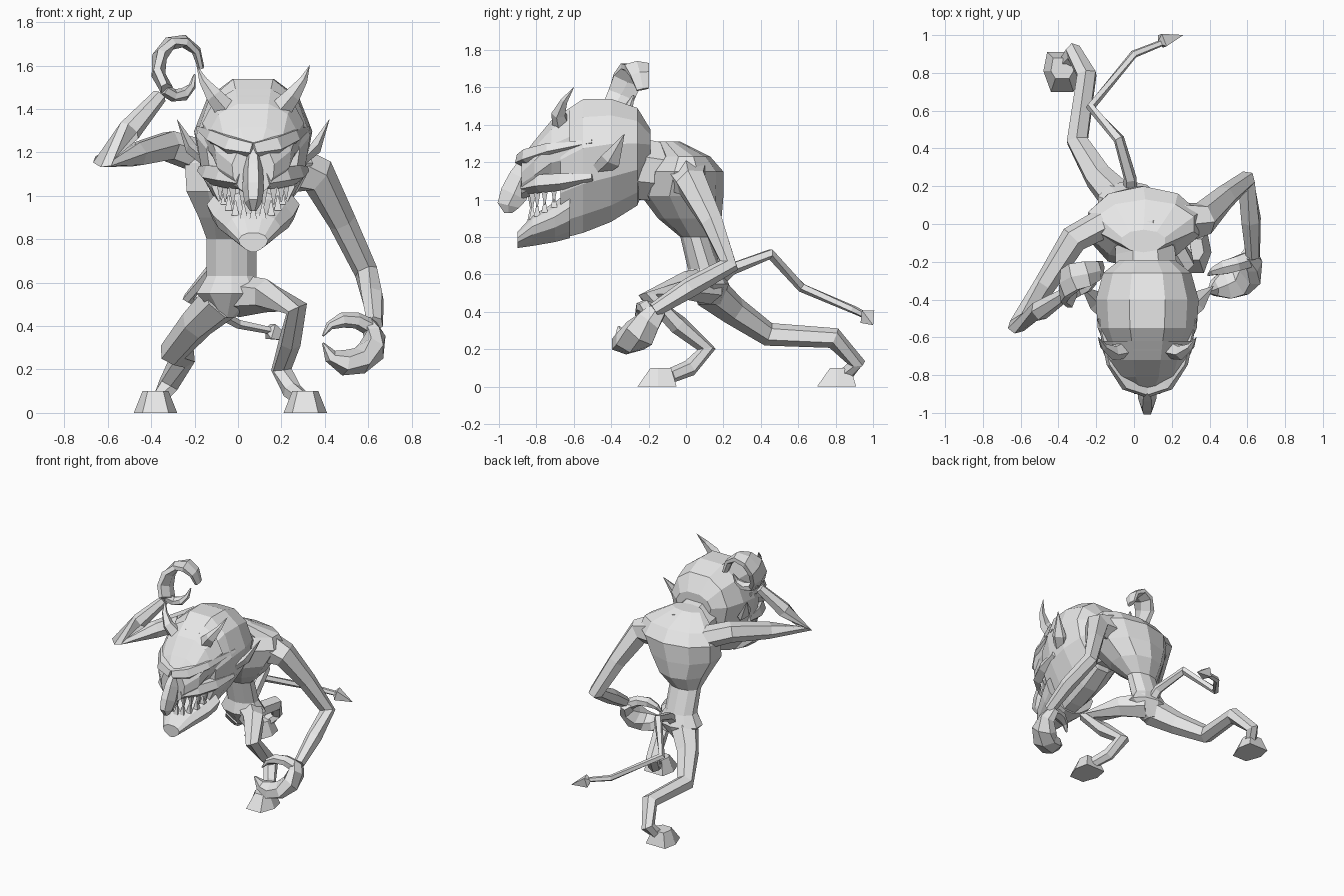
import bpy, bmesh, math
from mathutils import Vector

if "Cube" in bpy.data.objects:
    bpy.data.objects.remove(bpy.data.objects["Cube"], do_unlink=True)

GREY = (.8, .8, .8, 1)
skin = bpy.data.materials.new("plain grey")
skin.use_nodes = True
skin.diffuse_color = GREY
skin.node_tree.nodes["Principled BSDF"].inputs["Base Color"].default_value = GREY

ACROSS, DEPTH, UP = Vector((1, .2, 0)), Vector((0, 1, 0)), Vector((0, 0, 1))
HEAD_X = .07


def loft(name, rings):
    """Skin a list of equal-length point rings and cap both ends."""
    bm = bmesh.new()
    loops = [[bm.verts.new(point) for point in ring] for ring in rings]
    count = len(loops[0])
    for lower, upper in zip(loops, loops[1:]):
        for i in range(count):
            j = (i + 1) % count
            bm.faces.new((lower[i], lower[j], upper[j], upper[i]))
    bm.faces.new(reversed(loops[0]))
    bm.faces.new(loops[-1])
    bmesh.ops.recalc_face_normals(bm, faces=bm.faces)
    mesh = bpy.data.meshes.new(name)
    bm.to_mesh(mesh)
    bm.free()
    mesh.materials.append(skin)
    bpy.context.collection.objects.link(bpy.data.objects.new(name, mesh))


def circle(sides):
    """Cosine and sine pairs around a ring with flat sides on its axes."""
    angles = [math.tau * (k + .5) / sides for k in range(sides)]
    return [(math.cos(a), math.sin(a)) for a in angles]


def blend(values, t):
    """Sample evenly spaced values at t between zero and one."""
    place = t * (len(values) - 1)
    i = min(int(place), len(values) - 2)
    return values[i] + (values[i + 1] - values[i]) * (place - i)


def tube(name, path, radii, width_axis=DEPTH, sides=6, broad=1):
    """Limb along a path; radii are spread over it, broadened on one axis."""
    points = [Vector(p) for p in path]
    last = len(points) - 1
    rings = []
    for i, point in enumerate(points):
        before = (point - points[max(i - 1, 0)]).normalized()
        after = (points[min(i + 1, last)] - point).normalized()
        along = (before + after).normalized()
        wide = (width_axis - along * width_axis.dot(along)).normalized()
        thin = along.cross(wide)
        r = blend(radii, i / last)
        rings.append([point + r * (wide * broad * c + thin * s) for c, s in circle(sides)])
    loft(name, rings)


def curl(name, centre, reach, start, stop, depths, radii, broad, steps=6):
    """Curved finger or thumb on an upright oval arc, drifting in depth."""
    path = []
    for i in range(steps + 1):
        t = i / steps
        a = math.radians(start + (stop - start) * t)
        path.append((centre[0] + reach[0] * math.cos(a), blend(depths, t),
                     centre[1] + reach[1] * math.sin(a)))
    tube(name, path, radii, broad=broad)


def head_part(name, pinch, sections):
    """Loft upright sections (depth, low, high, half width), narrowed below."""
    rings = []
    for y, low, high, half in sections:
        middle, tall = (low + high) / 2, (high - low) / 2
        ring = []
        for c, s in circle(12):
            x = math.copysign(abs(c) ** .8, c) * half * (1 - pinch * max(-s, 0))
            ring.append((HEAD_X + x, y, middle + tall * s))
        rings.append(ring)
    loft(name, rings)


# Head: cranium, upper face and dropped lower jaw
head_part("cranium", .45, [(-.19, 1.15, 1.38, .15), (-.26, .96, 1.5, .24),
                           (-.4, .87, 1.55, .28), (-.55, .81, 1.55, .27),
                           (-.67, .78, 1.47, .22)])
head_part("upper_face", .2, [(-.62, 1.06, 1.5, .24), (-.72, 1.06, 1.43, .21),
                             (-.81, 1.02, 1.32, .18), (-.88, 1, 1.23, .1)])
head_part("lower_jaw", .5, [(-.62, .79, 1.06, .22), (-.7, .77, .99, .19),
                            (-.82, .75, .92, .13), (-.9, .74, .83, .07)])
tube("nose", [(HEAD_X, -.83, 1.22), (HEAD_X, -.88, 1.12), (HEAD_X, -.92, 1.03),
              (HEAD_X, -.95, .97), (HEAD_X, -.95, .93)], (.03, .045, .05, .04, .015), broad=1.7)

# Paired head features, mirrored about the head's centre line
for side, name in ((1, "left"), (-1, "right")):
    def mirrored(*points):
        return [(HEAD_X + side * x, y, z) for x, y, z in points]

    tube(name + "_horn", mirrored((.12, -.66, 1.39), (.18, -.68, 1.46), (.23, -.65, 1.53),
                                  (.26, -.6, 1.6)), (.055, .04, .02, .001), sides=5)
    tube(name + "_ear", mirrored((.22, -.46, 1.16), (.28, -.4, 1.21), (.35, -.33, 1.35)),
         (.025, .03, .001), sides=5, broad=2)
    tube(name + "_brow", mirrored((0, -.88, 1.21), (.1, -.84, 1.23), (.18, -.73, 1.27),
                                  (.25, -.5, 1.31)), (.04, .05, .04, .015), UP, 5)
    tube(name + "_cheek", mirrored((.05, -.86, 1.07), (.13, -.78, 1.09), (.19, -.66, 1.1),
                                   (.24, -.5, 1.12)), (.04, .055, .05, .02), UP, 5)

# Teeth follow the curve of each jaw
for name, reach, gum, droop, length in (("upper_tooth", .16, 1.08, .05, -.08),
                                        ("lower_tooth", .14, .99, .1, .07)):
    for i in range(-4, 5):
        a = math.radians(18 * i)
        x, y = HEAD_X + reach * math.sin(a), -.65 - .18 * math.cos(a)
        z = gum - droop * math.cos(a)
        tube(name, [(x, y, z), (x, y, z + length)], (.025, .004), sides=4)

# Hunched trunk and neck
trunk = []
for z, x, y, half, deep in ((.44, -.05, .13, .04, .06), (.55, -.03, .11, .17, .12),
                            (.63, -.03, .1, .12, .09), (.8, -.03, .05, .12, .08),
                            (.9, 0, .02, .19, .17), (1.02, .02, -.02, .27, .22),
                            (1.15, .05, 0, .31, .2), (1.23, .06, 0, .27, .13),
                            (1.31, .05, -.09, .12, .06)):
    trunk.append([(x + half * c, y + deep * s, z) for c, s in circle(10)])
loft("trunk", trunk)
tube("neck", [(.04, 0, 1.14), (.06, -.15, 1.15), (HEAD_X, -.3, 1.17)], (.16, .18), UP, 8)

# Raised right arm with a curled hand
tube("right_arm", [(-.17, 0, 1.18), (-.32, -.08, 1.23), (-.47, -.32, 1.19), (-.62, -.54, 1.16),
                   (-.5, -.46, 1.3), (-.36, -.37, 1.46)],
     (.08, .075, .06, .05, .055, .035), Vector((1, -1, 1)))
curl("right_fingers", (-.27, 1.59), (.1, .125), 235, 0, (-.38, -.28, -.23), (.03, .035, .03, .015), 2.6)
curl("right_thumb", (-.28, 1.55), (.08, .09), 220, 365, (-.37, -.28), (.03, .03, .005), 1.3, 4)

# Hanging left arm with a cupped hand
tube("left_arm", [(.2, 0, 1.13), (.37, .03, 1.09), (.48, .14, .88), (.59, .23, .65),
                  (.62, .02, .53), (.63, -.17, .41)],
     (.13, .09, .065, .055, .055, .04), Vector((2, 1, 1)))
curl("left_fingers", (.51, .34), (.12, .11), 40, -170, (-.15, -.3, -.36), (.035, .065, .06, .005), 1.5)
curl("left_thumb", (.51, .34), (.12, .09), 40, 170, (-.19, -.27), (.04, .035, .005), 1.2, 4)

# Legs: left bent forward, right trailing behind
tube("left_leg", [(0, .13, .54), (.13, 0, .54), (.27, -.2, .48), (.24, -.04, .33),
                  (.2, .11, .2), (.25, .02, .1), (.3, -.08, .06)], (.1, .055, .05, .04), ACROSS)
tube("right_leg", [(-.07, .12, .52), (-.19, .25, .41), (-.3, .44, .28), (-.25, .79, .26),
                   (-.32, .91, .13), (-.36, .85, .06)], (.1, .065, .055, .04), ACROSS)

# Hooves: tapered blocks sloping back from the toe
for name, x, y in (("left_hoof", .31, -.15), ("right_hoof", -.38, .81)):
    rings = []
    for z, half, front, back in ((0, .1, -.11, .1), (.1, .06, -.04, .07)):
        outline = ((-.6, front), (.6, front), (1, 0), (.8, back), (-.8, back), (-1, 0))
        rings.append([(x + half * across, y + depth, z) for across, depth in outline])
    loft(name, rings)

# Kinked tail with a flat arrow tip
tube("tail", [(-.02, .16, .56), (-.02, .24, .63), (-.08, .45, .71), (-.23, .62, .53),
              (0, .9, .41), (.15, .96, .38)], (.04, .028, .018), UP, 5)
tube("tail_tip", [(.13, .96, .38), (.15, .97, .375), (.26, 1, .33)], (.01, .05, .001), UP, 4)
